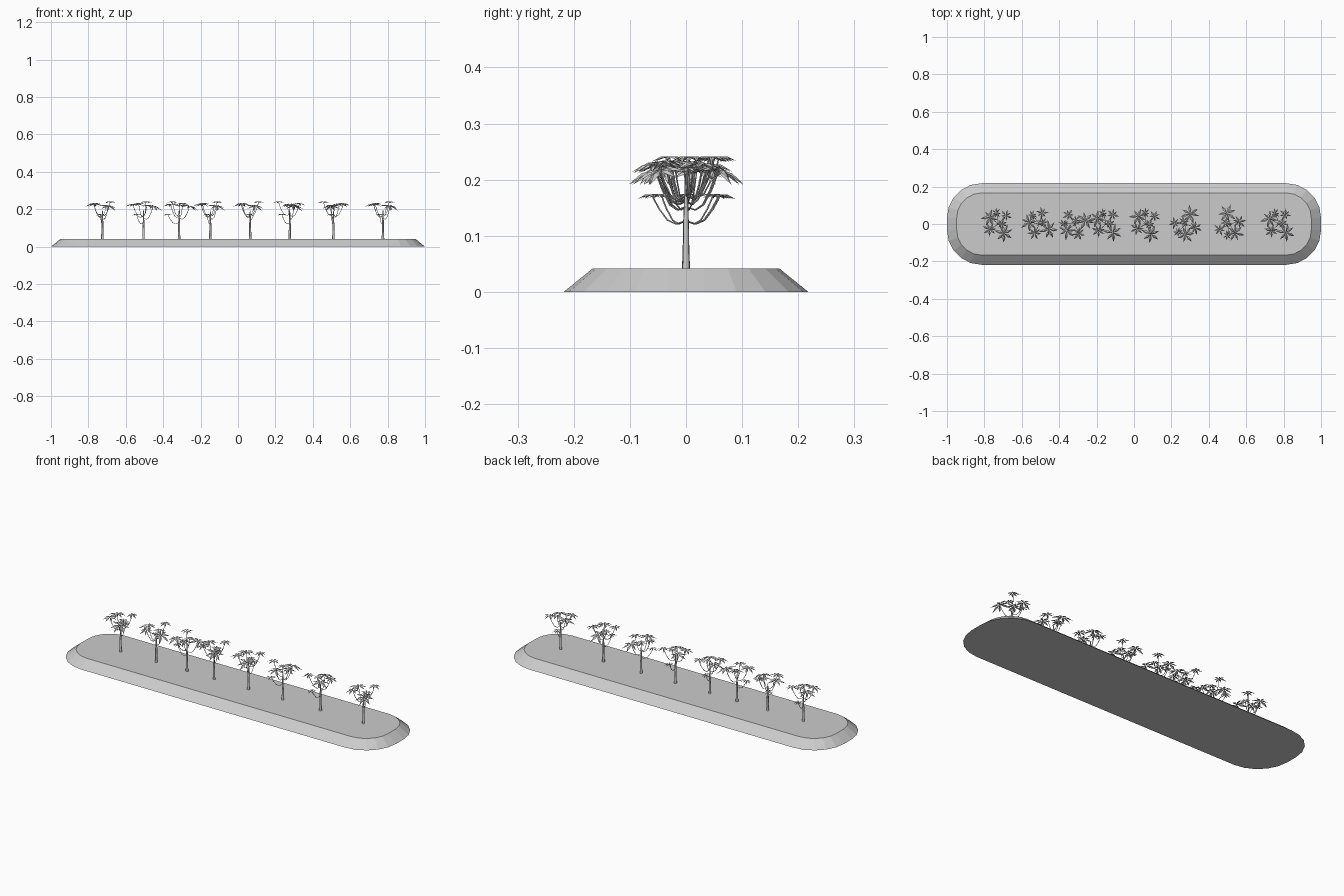
import bpy, bmesh, math, random
from mathutils import Vector, Matrix

if "Cube" in bpy.data.objects:
    bpy.data.objects.remove(bpy.data.objects["Cube"])

random.seed(4)
TOP = 0.042


def add(name, data, loc=(0, 0, 0), rot=0):
    ob = bpy.data.objects.new(name, data)
    ob.location = loc
    ob.rotation_euler.z = rot
    bpy.context.collection.objects.link(ob)
    return ob


# Planter bed: rounded rectangle with sloping sides
def rounded(bm, r, z, cx=0.815, cy=0.033, n=5):
    ring = []
    for q, (sx, sy) in enumerate([(1, 1), (-1, 1), (-1, -1), (1, -1)]):
        for i in range(n + 1):
            a = (q + i / n) * math.pi / 2
            ring.append(bm.verts.new((sx * cx + r * math.cos(a), sy * cy + r * math.sin(a), z)))
    return ring


bm = bmesh.new()
low, high = rounded(bm, 0.185, 0), rounded(bm, 0.133, TOP)
bm.faces.new(low[::-1])
bm.faces.new(high)
for i in range(len(low)):
    j = (i + 1) % len(low)
    bm.faces.new((low[i], low[j], high[j], high[i]))
me = bpy.data.meshes.new("planter_bed")
bm.to_mesh(me)
add("planter_bed", me)

# Leaf clusters: centre (x, y, z above bed), leaf length, tilt, branch start height
CLUSTERS = [
    (-0.045, 0.036, 0.186, 0.050, 0.10, 0.120),
    (0.040, 0.045, 0.199, 0.034, 0.00, 0.130),
    (0.030, -0.050, 0.176, 0.052, 0.28, 0.110),
    (-0.046, -0.030, 0.190, 0.042, 0.15, 0.125),
    (0.020, 0.000, 0.180, 0.034, 0.10, 0.135),
    (-0.010, 0.060, 0.132, 0.026, 0.05, 0.085),
]


def leaf(bm, m, length):
    w, d = length * 0.15, length * 0.26
    pts = [(0, 0, 0), (length * .5, w, -d * .3), (length * .5, 0, 0),
           (length * .5, -w, -d * .3), (length, 0, -d)]
    r, a, c, b, t = [bm.verts.new(m @ Vector(p)) for p in pts]
    for f in ((r, c, a), (r, b, c), (a, c, t), (c, b, t)):
        bm.faces.new(f)


bm = bmesh.new()
for x, y, z, length, tilt, _ in CLUSTERS:
    out = Vector((x, y, 0)).normalized()
    lean = Matrix.Rotation(tilt, 4, Vector((-out.y, out.x, 0)))
    start = random.uniform(0, 6.28)
    for k in range(7):
        spin = Matrix.Rotation(start + k * math.tau / 7 + random.uniform(-.12, .12), 4, 'Z')
        leaf(bm, Matrix.Translation((x, y, z)) @ lean @ spin, length * random.uniform(0.8, 1.08))
leaves = bpy.data.meshes.new("leaves")
bm.to_mesh(leaves)

# Trunk and thin upswept branches as bevelled paths
cu = bpy.data.curves.new("trunk", 'CURVE')
cu.dimensions = '3D'
cu.bevel_depth = 1
cu.bevel_resolution = 1
cu.use_fill_caps = True


def path(points):
    sp = cu.splines.new('POLY')
    sp.points.add(len(points) - 1)
    for p, (co, rad) in zip(sp.points, points):
        p.co = (*co, 1)
        p.radius = rad


path([((0, 0, 0), .0072), ((0, 0, .03), .006), ((0, 0, .085), .005),
      ((0, 0, .12), .0035), ((0, 0, .15), .0018)])
for x, y, z, length, _, s in CLUSTERS:
    path([((x * f, y * f, s - .012 * g + (z - s) * h), .0014)
          for f, g, h in ((0, 0, 0), (.3, .5, 0), (.55, .4, .12), (.8, 0, .45), (.95, 0, .8), (1, 0, 1))])

# Row of trees: x position, turn
TREES = [(-.725, 0), (-.505, .5), (-.315, 1.35), (-.148, .12), (.065, -.1),
         (.277, 2.2), (.51, 2.8), (.775, .15)]
for x, turn in TREES:
    add("tree_trunk", cu, (x, 0, TOP), turn)
    add("tree_leaves", leaves, (x, 0, TOP), turn)
